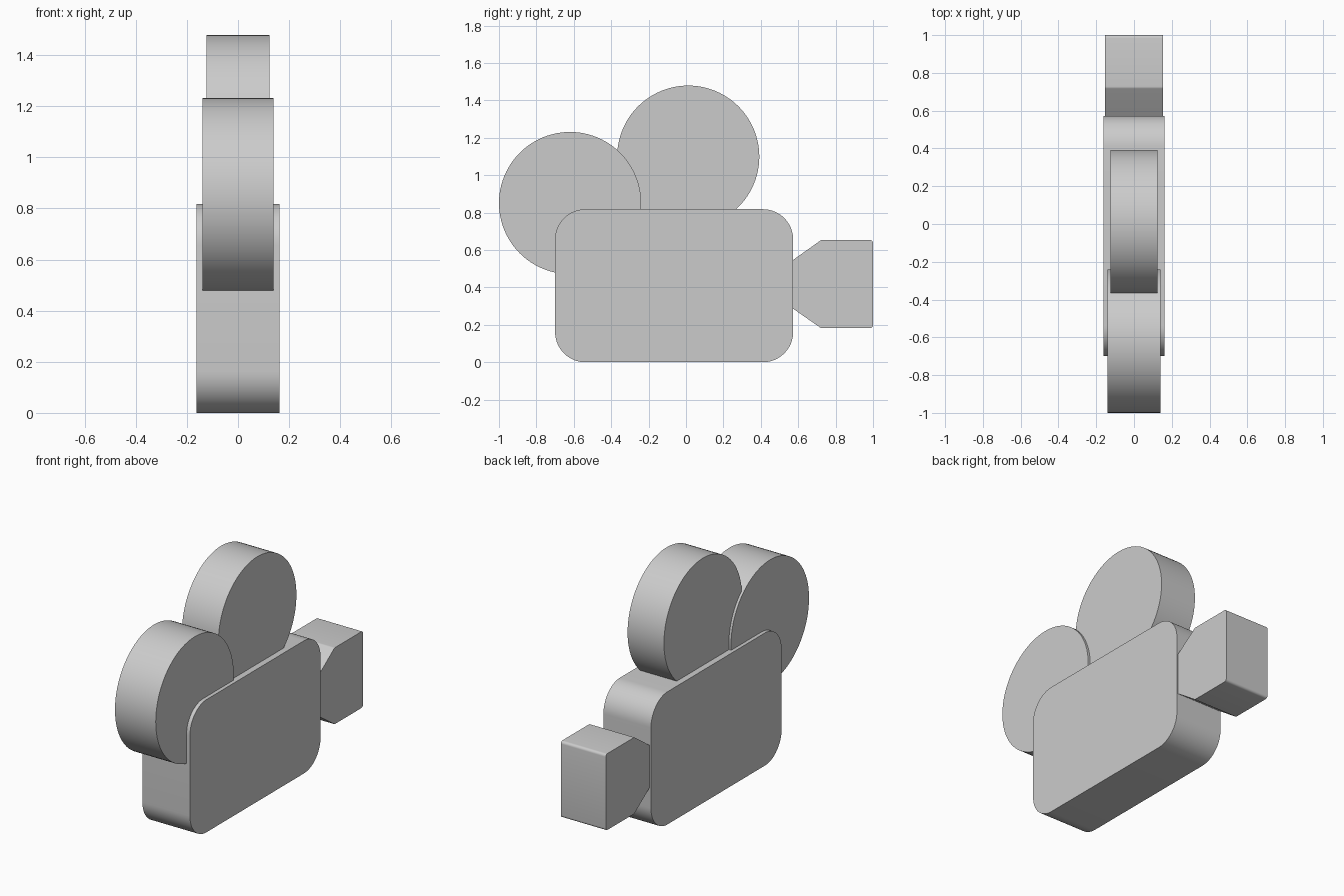
import bpy, bmesh
from math import sin, cos, tan, pi, radians
from mathutils import Vector

if "Cube" in bpy.data.objects:
    bpy.data.objects.remove(bpy.data.objects["Cube"])


def rounded(corners, segs=10):
    """Outline from (y, z, radius) corners, each rounded with an arc."""
    pts = []
    n = len(corners)
    for i, (y, z, r) in enumerate(corners):
        p = Vector((y, z))
        if r == 0:
            pts.append(p)
            continue
        a = (Vector(corners[i - 1][:2]) - p).normalized()
        b = (Vector(corners[(i + 1) % n][:2]) - p).normalized()
        half = a.angle(b) / 2
        centre = p + (a + b).normalized() * (r / sin(half))
        start = p + a * (r / tan(half)) - centre
        end = p + b * (r / tan(half)) - centre
        sweep = pi - 2 * half
        for k in range(segs + 1):
            t = k / segs
            pts.append(centre + (start * sin((1 - t) * sweep) + end * sin(t * sweep)) / sin(sweep))
    return pts


def circle(y, z, r, n=96):
    return [Vector((y + r * cos(2 * pi * i / n), z + r * sin(2 * pi * i / n))) for i in range(n)]


def slab(name, outline, half_width):
    """Extrude a side outline symmetrically across x."""
    bm = bmesh.new()
    face = bm.faces.new([bm.verts.new((-half_width, p.x, p.y)) for p in outline])
    ext = bmesh.ops.extrude_face_region(bm, geom=[face], use_keep_orig=True)
    verts = [v for v in ext["geom"] if isinstance(v, bmesh.types.BMVert)]
    bmesh.ops.translate(bm, verts=verts, vec=(2 * half_width, 0, 0))
    bmesh.ops.recalc_face_normals(bm, faces=bm.faces)
    mesh = bpy.data.meshes.new(name)
    bm.to_mesh(mesh)
    bm.free()
    ob = bpy.data.objects.new(name, mesh)
    bpy.context.collection.objects.link(ob)
    bpy.ops.object.select_all(action='DESELECT')
    ob.select_set(True)
    bpy.context.view_layer.objects.active = ob
    bpy.ops.object.shade_smooth_by_angle(angle=radians(25))
    return ob


# Camera body with rounded corners
R = 0.162
slab("camera_body", rounded([(-0.70, 0, R), (0.573, 0, R), (0.573, 0.818, R), (-0.70, 0.818, R)], 16), 0.162)

# Two film reels
slab("rear_reel", circle(-0.62, 0.851, 0.38), 0.139)
slab("upper_reel", circle(0.012, 1.099, 0.38), 0.124)

# Flared lens hood
slab("lens_hood", rounded([
    (0.57, 0.288, 0), (0.722, 0.182, 0.02), (1.0, 0.182, 0.016),
    (1.0, 0.653, 0.016), (0.722, 0.653, 0.02), (0.57, 0.545, 0)], 5), 0.153)
